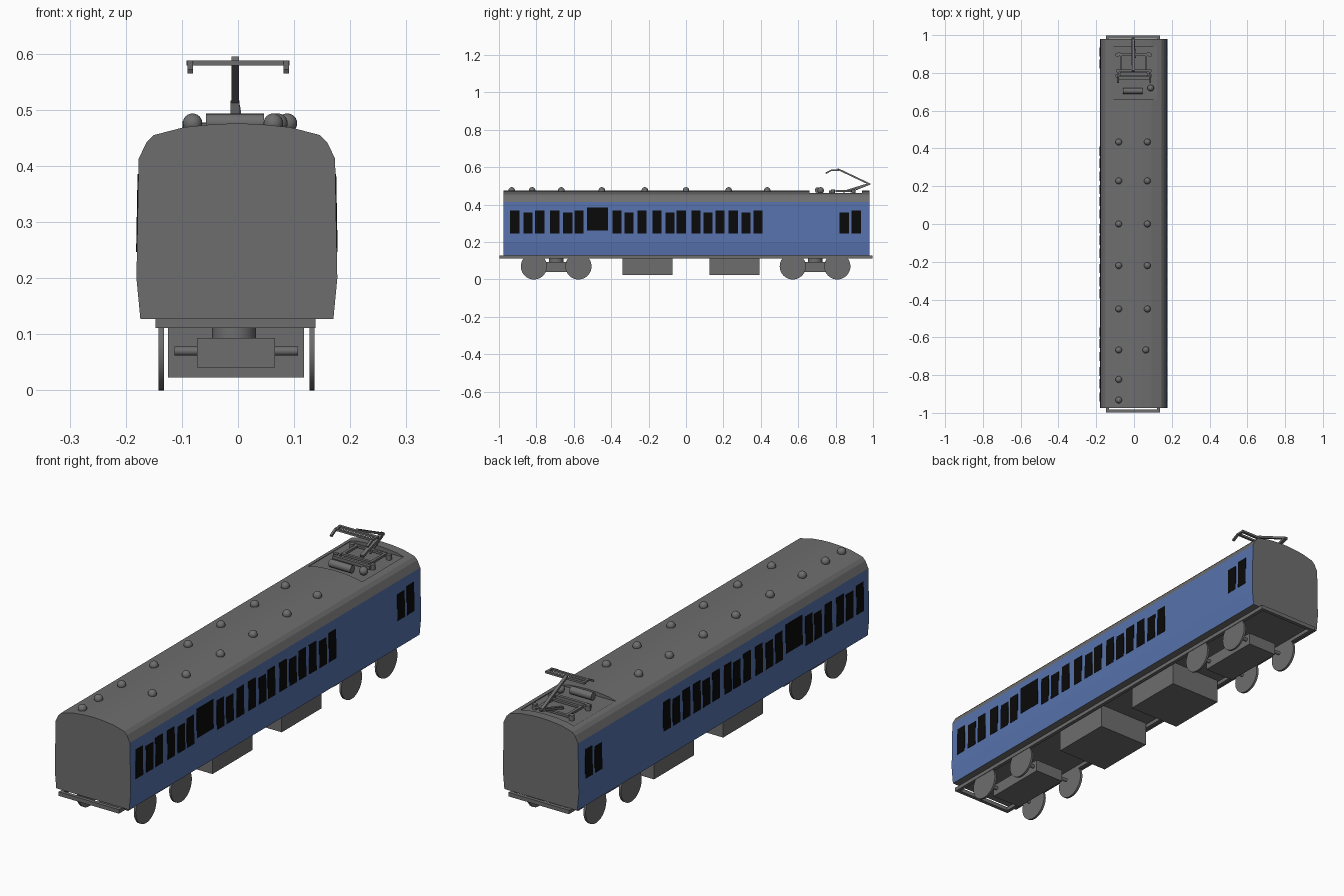
import bpy, bmesh, math
from mathutils import Vector

if "Cube" in bpy.data.objects:
    bpy.data.objects.remove(bpy.data.objects["Cube"])

CX = -0.002  # the body sits slightly left of centre


def material(name, rgb):
    m = bpy.data.materials.new(name)
    m.diffuse_color = (*rgb, 1)
    m.use_nodes = True
    m.node_tree.nodes["Principled BSDF"].inputs["Base Color"].default_value = m.diffuse_color
    return m


GREY = material("grey metal", (0.155, 0.155, 0.155))
BLUE = material("blue paint", (0.095, 0.17, 0.42))
BLACK = material("black glass", (0.003, 0.003, 0.003))


def finish(name, bm, mats, smooth=False):
    bmesh.ops.recalc_face_normals(bm, faces=bm.faces)
    me = bpy.data.meshes.new(name)
    bm.to_mesh(me)
    bm.free()
    for m in mats:
        me.materials.append(m)
    ob = bpy.data.objects.new(name, me)
    bpy.context.collection.objects.link(ob)
    if smooth:
        bpy.context.view_layer.objects.active = ob
        ob.select_set(True)
        bpy.ops.object.shade_smooth_by_angle(angle=math.radians(35))
        ob.select_set(False)
    return ob


def add_box(bm, x0, x1, y0, y1, z0, z1):
    vs = bmesh.ops.create_cube(bm, size=1)["verts"]
    for v in vs:
        v.co = Vector((x1 if v.co.x > 0 else x0, y1 if v.co.y > 0 else y0, z1 if v.co.z > 0 else z0))
    return vs


def box(name, *lim, mat=GREY):
    bm = bmesh.new()
    add_box(bm, *lim)
    return finish(name, bm, [mat])


def ring(name, x0, x1, y0, y1, z0, z1, w):
    bm = bmesh.new()
    add_box(bm, x0, x0 + w, y0, y1, z0, z1)
    add_box(bm, x1 - w, x1, y0, y1, z0, z1)
    add_box(bm, x0 + w, x1 - w, y0, y0 + w, z0, z1)
    add_box(bm, x0 + w, x1 - w, y1 - w, y1, z0, z1)
    return finish(name, bm, [GREY])


def rod(name, a, b, r, n=24, smooth=True):
    a, b = Vector(a), Vector(b)
    bm = bmesh.new()
    bmesh.ops.create_cone(bm, cap_ends=True, segments=n, radius1=r, radius2=r, depth=(b - a).length)
    rot = (b - a).to_track_quat('Z', 'Y')
    for v in bm.verts:
        v.co = rot @ v.co + (a + b) / 2
    return finish(name, bm, [GREY], smooth)


def bar(name, path, w, t):
    """Flat bar swept along a path in the y-z plane; path entries are (x, y, z)."""
    bm = bmesh.new()
    for p, q in zip(path, path[1:]):
        p, q = Vector(p), Vector(q)
        d = (q - p).normalized()
        n = d.cross(Vector((1, 0, 0))) * t / 2
        s = Vector((w / 2, 0, 0))
        rows = [[bm.verts.new(c + o) for o in (s + n, s - n, -s - n, -s + n)] for c in (p, q)]
        for i in range(4):
            j = (i + 1) % 4
            bm.faces.new((rows[0][i], rows[0][j], rows[1][j], rows[1][i]))
        bm.faces.new(rows[0])
        bm.faces.new(rows[1])
    return finish(name, bm, [GREY])


# Body shell: half profile mirrored and extruded along y
half = [(.172, .127), (.179, .2), (.175, .413), (.161, .442), (.148, .455),
        (.094, .469), (.045, .474)]
profile = half + [(0, .476)] + [(-x, z) for x, z in reversed(half)]
bm = bmesh.new()
ends = [[bm.verts.new((x + CX, y, z)) for x, z in profile] for y in (-.975, .98)]
for i in range(len(profile)):
    j = (i + 1) % len(profile)
    f = bm.faces.new((ends[0][i], ends[0][j], ends[1][j], ends[1][i]))
    f.normal_update()
    if abs(f.normal.x) > .95:  # side walls are painted
        f.material_index = 1
bm.faces.new(ends[0])
bm.faces.new(ends[1])
body = finish("body", bm, [GREY, BLUE])

# Recessed well in the roof below the pantograph
cutter = box("roof_well_cutter", -.13, .122, .66, .94, .458, .6)
cutter.hide_render = True
mod = body.modifiers.new("roof_well", 'BOOLEAN')
mod.operation, mod.object, mod.solver = 'DIFFERENCE', cutter, 'EXACT'
bpy.context.view_layer.objects.active = body
bpy.ops.object.modifier_apply(modifier=mod.name)
bpy.data.objects.remove(cutter)


# Windows: thin plates leaning with the wall, both sides
def wall_x(z):
    return .179 - (z - .2) * .004 / .213


starts = [-.94, -.87, -.806, -.726, -.657, -.596,
          -.394, -.33, -.26, -.18, -.11, -.05, .029, .094, .158, .228, .297, .361, .822, .886]
low = {1, 4, 7, 10, 13, 16, 18}
plates = [(y, y + .049, .247, .359 if i in low else .370) for i, y in enumerate(starts)]
plates.append((-.528, -.416, .263, .386))
for side, label in ((1, "right"), (-1, "left")):
    bm = bmesh.new()
    for y0, y1, z0, z1 in plates:
        for v in add_box(bm, -.004, .0015, y0, y1, z0, z1):
            v.co.x = side * (wall_x(v.co.z) + v.co.x) + CX
    finish(label + "_windows", bm, [BLACK])

# Underframe and equipment boxes
ring("underframe", -.147, .138, -.998, .998, .111, .128, .015)
box("front_equipment_box", -.125, .118, -.34, -.072, .023, .13)
box("rear_equipment_box", -.125, .118, .126, .394, .023, .13)

# Bogies with pivot, axles and disc wheels
for yc, label in ((-.694, "front"), (.69, "rear")):
    box(label + "_bogie_frame", -.073, .066, yc - .14, yc + .14, .041, .093)
    rod(label + "_bogie_pivot", (-.007, yc, .09), (-.007, yc, .13), .039)
    for k, dy in enumerate((-.119, .119)):
        y = yc + dy
        rod(f"{label}_axle_{k}", (-.113, y, .07), (.107, y, .07), .008, 16)
        rod(f"{label}_left_wheel_{k}", (-.142, y, .07), (-.132, y, .07), .07, 40)
        rod(f"{label}_right_wheel_{k}", (.127, y, .07), (.136, y, .07), .07, 40)

# Round roof vents
rows = [.434, .228, 0, -.22, -.45, -.667]
vents = [(-.081, y) for y in rows + [-.823, -.932]]
vents += [(.071 if y > -.6 else .063, y) for y in rows] + [(.088, .72)]
for k, (x, y) in enumerate(vents):
    bm = bmesh.new()
    bmesh.ops.create_uvsphere(bm, u_segments=20, v_segments=12, radius=.0175)
    bmesh.ops.translate(bm, verts=bm.verts, vec=(x, y, .476))
    finish(f"roof_vent_{k}", bm, [GREY], True)

# Pantograph base
ring("pantograph_base", -.075, .07, .80, .905, .468, .477, .012)
for k, (x, y) in enumerate([(-.088, .785), (.085, .785), (-.088, .895), (.085, .895)]):
    rod(f"base_insulator_{k}", (x, y, .455), (x, y, .480), .011, 12)
    box(f"base_foot_{k}", min(x, x * .8), max(x, x * .8), y - .006, y + .012, .468, .476)
rod("pantograph_air_cylinder", (-.057, .705, .477), (.046, .705, .477), .016)
box("pantograph_cross_beam", -.09, .085, .765, .778, .463, .476)

# Pantograph arms, head bars and horns
PX = -.005
bar("pantograph_lower_arm", [(PX, .84, .468), (PX, .983, .512)], .016, .010)
bar("pantograph_upper_arm", [(PX, .985, .508), (PX, .81, .591)], .013, .009)
bar("pantograph_control_rod", [(PX + .012, .88, .468), (PX + .006, .975, .506)], .005, .005)
box("head_bar_rear", -.092, .092, .805, .817, .579, .588)
box("head_bar_front", -.085, .085, .777, .787, .579, .588)
for x, label in ((-.085, "left"), (.086, "right")):
    bar(label + "_head_horn", [(x, .815, .584), (x, .778, .584), (x, .747, .568)], .010, .008)
